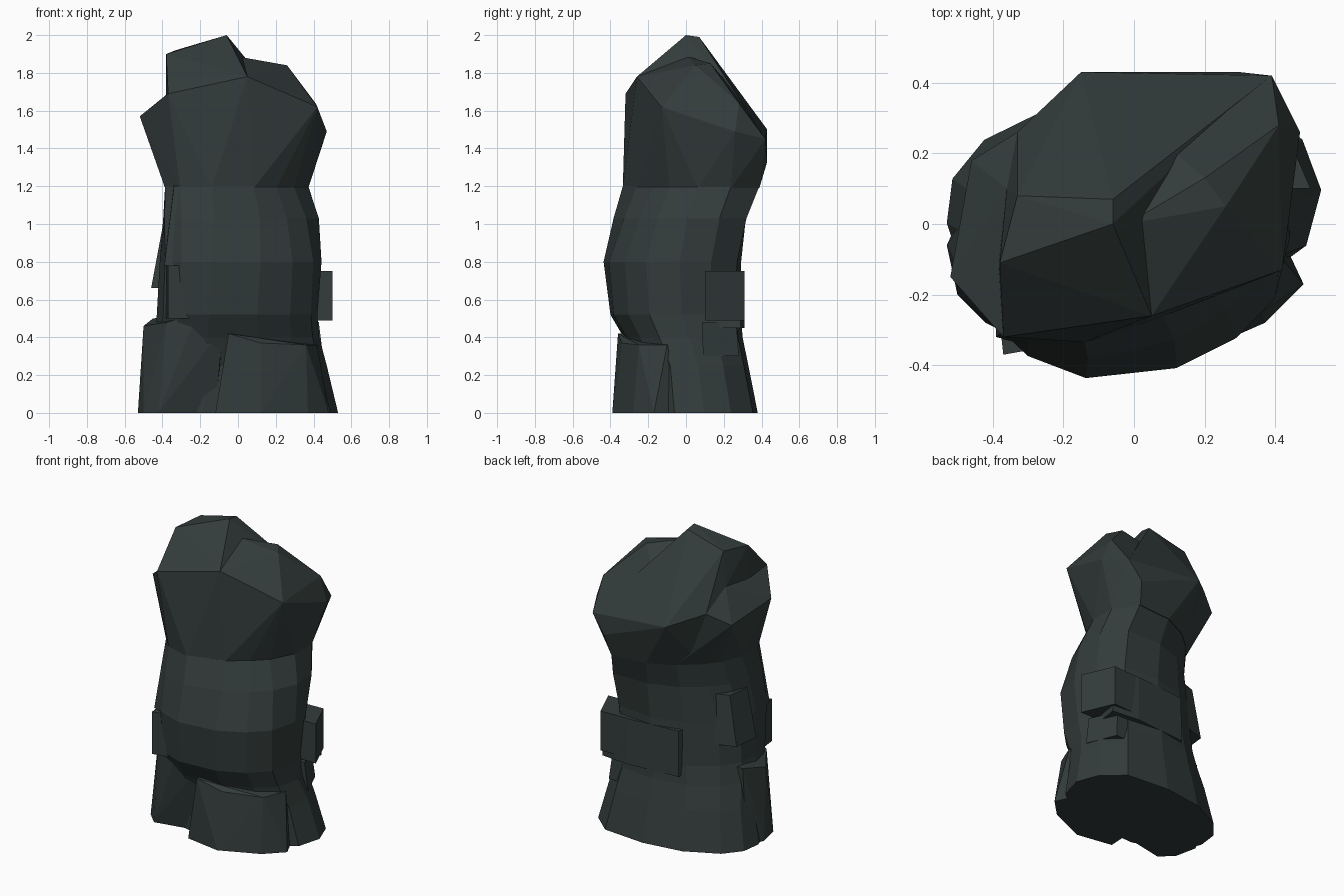
import bpy
import bmesh
from math import pi

old = bpy.data.objects.get("Cube")
if old:
    bpy.data.objects.remove(old, do_unlink=True)

# One dark slate colour for the whole rock
slate = bpy.data.materials.new("dark_slate")
slate.use_nodes = True
colour = (0.033, 0.045, 0.044, 1)
slate.diffuse_color = colour
shader = slate.node_tree.nodes["Principled BSDF"]
shader.inputs["Base Color"].default_value = colour
shader.inputs["Roughness"].default_value = 0.9

# Uneven plan of the rock, in units of its half width and half depth
PLAN = [
    (1, .1), (.9, .55), (.65, .92), (.1, 1), (-.4, .88), (-.8, .55), (-.97, .2),
    (-1, -.2), (-.92, -.6), (-.72, -.82), (-.35, -1), (.25, -.95), (.66, -.72), (.92, -.4),
]


def outline(z, left, right, front, back, skew):
    """The plan fitted between four extents; skew swells two opposite corners."""
    points = []
    for u, v in PLAN:
        swell = 1 + skew * u * v
        points.append(((left + right + u * swell * (right - left)) / 2,
                       (front + back + v * swell * (back - front)) / 2, z))
    return points


def finish(name, bm):
    """Turn a bmesh into a flat-shaded slate object."""
    bmesh.ops.recalc_face_normals(bm, faces=bm.faces[:])
    mesh = bpy.data.meshes.new(name)
    bm.to_mesh(mesh)
    bm.free()
    mesh.materials.append(slate)
    rock = bpy.data.objects.new(name, mesh)
    bpy.context.collection.objects.link(rock)


def boulder(name, points):
    """A faceted stone: the convex hull of a few corner points."""
    bm = bmesh.new()
    for point in points:
        bm.verts.new(point)
    bmesh.ops.convex_hull(bm, input=bm.verts[:])
    loose = [v for v in bm.verts if not v.link_faces]
    bmesh.ops.delete(bm, geom=loose, context="VERTS")
    bmesh.ops.dissolve_limit(bm, angle_limit=pi / 60, verts=bm.verts[:], edges=bm.edges[:])
    finish(name, bm)


def slab(name, plan, bottom, top, taper=0.95):
    """A broken slab: a flat plan raised to a slightly smaller top."""
    boulder(name, [(x, y, bottom) for x, y in plan]
            + [(x * taper, y * taper, top) for x, y in plan])


def loft(name, levels):
    """Plan outlines joined from bottom to top."""
    bm = bmesh.new()
    rings = [[bm.verts.new(p) for p in outline(*level)] for level in levels]
    for lower, upper in zip(rings, rings[1:]):
        for i in range(len(PLAN)):
            j = (i + 1) % len(PLAN)
            bm.faces.new((lower[i], lower[j], upper[j], upper[i]))
    bm.faces.new(rings[0])
    bm.faces.new(rings[-1])
    finish(name, bm)


# Main column: height, left, right, front, back, skew
loft("rock_column", [
    (0, -.53, .53, -.25, .38, 0),
    (.25, -.48, .47, -.26, .33, 0),
    (.4, -.45, .43, -.33, .30, 0),
    (.52, -.43, .42, -.40, .29, 0),
    (.8, -.41, .44, -.43, .29, .05),
    (1.03, -.38, .42, -.36, .31, .2),
    (1.2, -.36, .36, -.30, .36, .3),
])

# Summit: a tall left crown, a lower right crown and a side shoulder
waist = outline(1.19, -.36, .36, -.30, .36, .3)
brow = (-.37, -.32, 1.69)
ridge = (.05, -.26, 1.78)
back_corners = [(-.15, .43, 1.5), (.39, .42, 1.45), (.3, .43, 1.33)]
boulder("summit_left", waist + back_corners + [
    brow, ridge, (-.06, 0, 2), (-.06, .07, 1.99), (-.33, .08, 1.92),
    (-.38, -.11, 1.9), (-.36, .1, 1.7), (-.33, .26, 1.57), (.15, .23, 1.74),
])
boulder("summit_right", waist + back_corners + [
    brow, ridge, (.42, -.13, 1.62), (.47, .26, 1.49), (-.02, 0, 1.89),
    (.26, .05, 1.84), (.2, .13, 1.85), (.19, .22, 1.74), (.41, .28, 1.64),
])
boulder("summit_shoulder", waist + [
    brow, (-.52, -.15, 1.57), (-.46, .18, 1.5), (-.36, .1, 1.7), (-.33, .26, 1.57),
])

# Feet: one steps forward, the other is set back beside it
boulder("front_foot", [
    (-.12, -.35, 0), (.12, -.39, 0), (.37, -.28, 0), (.48, -.17, 0), (-.1, 0, 0), (.4, 0, 0),
    (-.05, -.36, .42), (.12, -.34, .37), (.36, -.25, .36), (.42, -.1, .36), (-.05, 0, .41),
])
boulder("side_foot", [
    (-.53, -.06, 0), (-.5, -.2, 0), (-.42, -.28, 0), (-.12, -.22, 0), (-.1, 0, 0), (-.48, .05, 0),
    (-.5, -.12, .46), (-.38, -.3, .48), (-.22, -.34, .52), (-.08, -.32, .45),
    (-.1, 0, .5), (-.45, .05, .5),
])

# Broken slabs clinging to the sides, front and back
slab("left_side_slab", [(.5, .1), (.41, .31), (.2, .3), (.2, .1)], .49, .75, 1)
slab("left_lower_slab", [(.45, .09), (.37, .28), (.2, .28), (.2, .09)], .3, .48)
slab("right_side_slab", [(-.46, -.08), (-.44, .1), (-.2, .18), (-.2, -.1)], .66, .98, .87)
slab("front_chip", [(-.37, -.37), (-.2, -.34), (-.2, -.1), (-.4, -.1)], .5, .78, 1)
slab("front_flake", [(-.39, -.32), (-.2, -.37), (-.15, -.1), (-.4, -.1)], .78, 1.2, .87)
slab("back_ledge", [(.41, .29), (.22, .31), (-.14, .28), (-.2, .1), (.38, .1)], .45, .75, .98)
